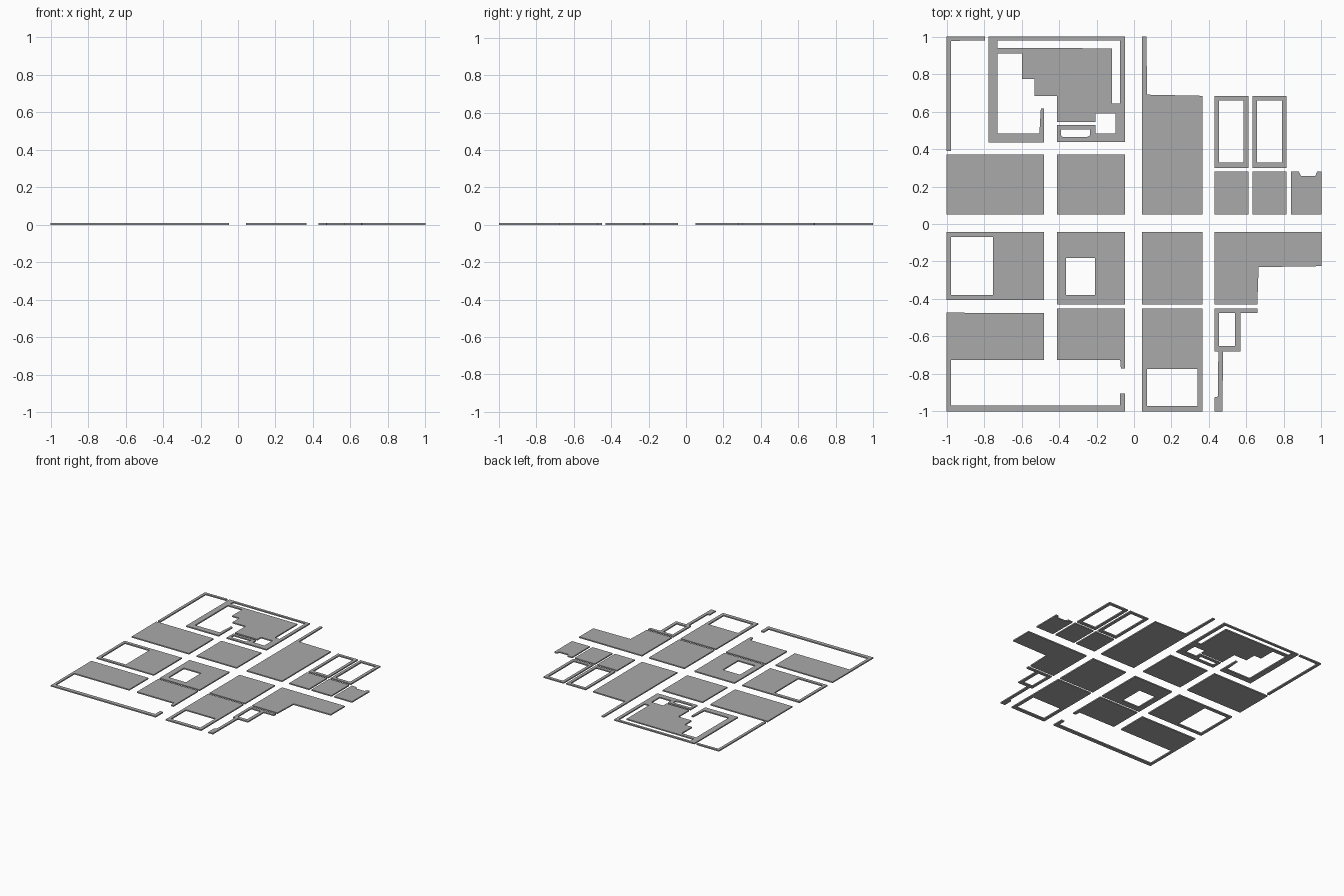
import bpy, bmesh

THICK = 0.01
paving = bpy.data.materials.new("paving_grey")
paving.diffuse_color = (0.40, 0.40, 0.40, 1)


def rect(x0, x1, y0, y1):
    return [(x0, y0), (x1, y0), (x1, y1), (x0, y1)]


def slab(name, outline, *holes):
    """Flat slab from an outline with optional holes, standing on z = 0."""
    curve = bpy.data.curves.new(name, 'CURVE')
    curve.dimensions = '2D'
    curve.fill_mode = 'BOTH'
    curve.extrude = THICK / 2
    for loop in (outline, *holes):
        sp = curve.splines.new('POLY')
        sp.points.add(len(loop) - 1)
        for p, (x, y) in zip(sp.points, loop):
            p.co = (x, y, 0, 1)
        sp.use_cyclic_u = True
    tmp = bpy.data.objects.new(name + "_outline", curve)
    bpy.context.collection.objects.link(tmp)
    bpy.context.view_layer.update()
    mesh = bpy.data.meshes.new_from_object(
        tmp.evaluated_get(bpy.context.evaluated_depsgraph_get()))
    bpy.data.objects.remove(tmp)
    # weld caps to sides, lift to the ground plane
    bm = bmesh.new()
    bm.from_mesh(mesh)
    bmesh.ops.remove_doubles(bm, verts=bm.verts, dist=1e-5)
    bmesh.ops.translate(bm, verts=bm.verts, vec=(0, 0, THICK / 2))
    bmesh.ops.recalc_face_normals(bm, faces=bm.faces)
    for f in bm.faces:
        f.smooth = False
    bm.to_mesh(mesh)
    bm.free()
    mesh.materials.clear()
    mesh.materials.append(paving)
    mesh.name = name
    obj = bpy.data.objects.new(name, mesh)
    bpy.context.collection.objects.link(obj)
    return obj


# column extents shared by the street grid
A, B, C = (-1, -0.48), (-0.41, -0.047), (0.044, 0.365)
D, E = (0.43, 0.61), (0.632, 0.814)

# north-west corner pavement
slab("corner_pavement", [(-1, 0.39), (-1, 1), (-0.795, 1), (-0.795, 0.98),
                         (-0.977, 0.977), (-0.977, 0.39)])

# plaza block with stepped square and surrounding walks
slab("plaza_block",
     [(-0.777, 1), (-0.047, 1), (-0.047, 0.438), (-0.41, 0.438),
      (-0.41, 0.527), (-0.205, 0.527), (-0.205, 0.484), (-0.10, 0.484),
      (-0.10, 0.59), (-0.205, 0.59), (-0.205, 0.545), (-0.41, 0.545),
      (-0.41, 0.684), (-0.53, 0.684), (-0.53, 0.775), (-0.598, 0.775),
      (-0.598, 0.91), (-0.728, 0.91), (-0.728, 0.484), (-0.505, 0.484),
      (-0.497, 0.617), (-0.48, 0.617), (-0.48, 0.436), (-0.777, 0.436)],
     [(-0.728, 0.98), (-0.074, 0.98), (-0.074, 0.644), (-0.117, 0.644),
      (-0.117, 0.937), (-0.728, 0.94)],
     [(-0.39, 0.503), (-0.235, 0.503), (-0.235, 0.472), (-0.255, 0.463),
      (-0.38, 0.463), (-0.39, 0.475)])

# row north of the main street
slab("north_block_west", rect(*A, 0.05, 0.37))
slab("north_block_mid", rect(*B, 0.05, 0.37))
slab("north_block_tall", [(0.044, 0.05), (0.365, 0.05), (0.365, 0.684),
                          (0.07, 0.69), (0.066, 1), (0.044, 1)])
for i, (x0, x1) in enumerate((D, E), 1):
    slab(f"ring_walk_{i}", rect(x0, x1, 0.30, 0.684),
         rect(x0 + 0.024, x1 - 0.025, 0.327, 0.66))
    slab(f"small_block_{i}", rect(x0, x1, 0.05, 0.28))
slab("notched_block", [(0.838, 0.05), (1, 0.05), (1, 0.28), (0.977, 0.28),
                       (0.968, 0.257), (0.89, 0.257), (0.88, 0.28), (0.838, 0.28)])

# row south of the main street
slab("south_block_west", rect(*A, -0.406, -0.043), rect(-0.977, -0.753, -0.38, -0.07))
slab("south_block_mid", rect(*B, -0.43, -0.043), rect(-0.363, -0.207, -0.38, -0.182))
slab("south_block_east", rect(*C, -0.43, -0.043))
slab("corner_block", [(0.43, -0.043), (1, -0.043), (1, -0.225), (0.665, -0.23),
                      (0.658, -0.43), (0.43, -0.43)])

# southernmost row
slab("far_block_west", [(-1, -0.473), (-0.48, -0.476), (-0.48, -0.725),
                        (-0.977, -0.725), (-0.977, -0.968), (-0.074, -0.968),
                        (-0.074, -0.904), (-0.047, -0.904), (-0.047, -1), (-1, -1)])
slab("far_block_mid", [(-0.41, -0.45), (-0.047, -0.45), (-0.047, -0.77),
                       (-0.07, -0.77), (-0.074, -0.725), (-0.41, -0.725)])
slab("far_block_east", rect(*C, -1, -0.45), rect(0.07, 0.338, -0.97, -0.775))
slab("far_walk", [(0.43, -0.45), (0.658, -0.45), (0.658, -0.475), (0.567, -0.475),
                  (0.567, -0.68), (0.475, -0.68), (0.472, -1), (0.43, -1),
                  (0.43, -0.925), (0.448, -0.92), (0.45, -0.68), (0.43, -0.68)],
     rect(0.453, 0.54, -0.652, -0.475))
